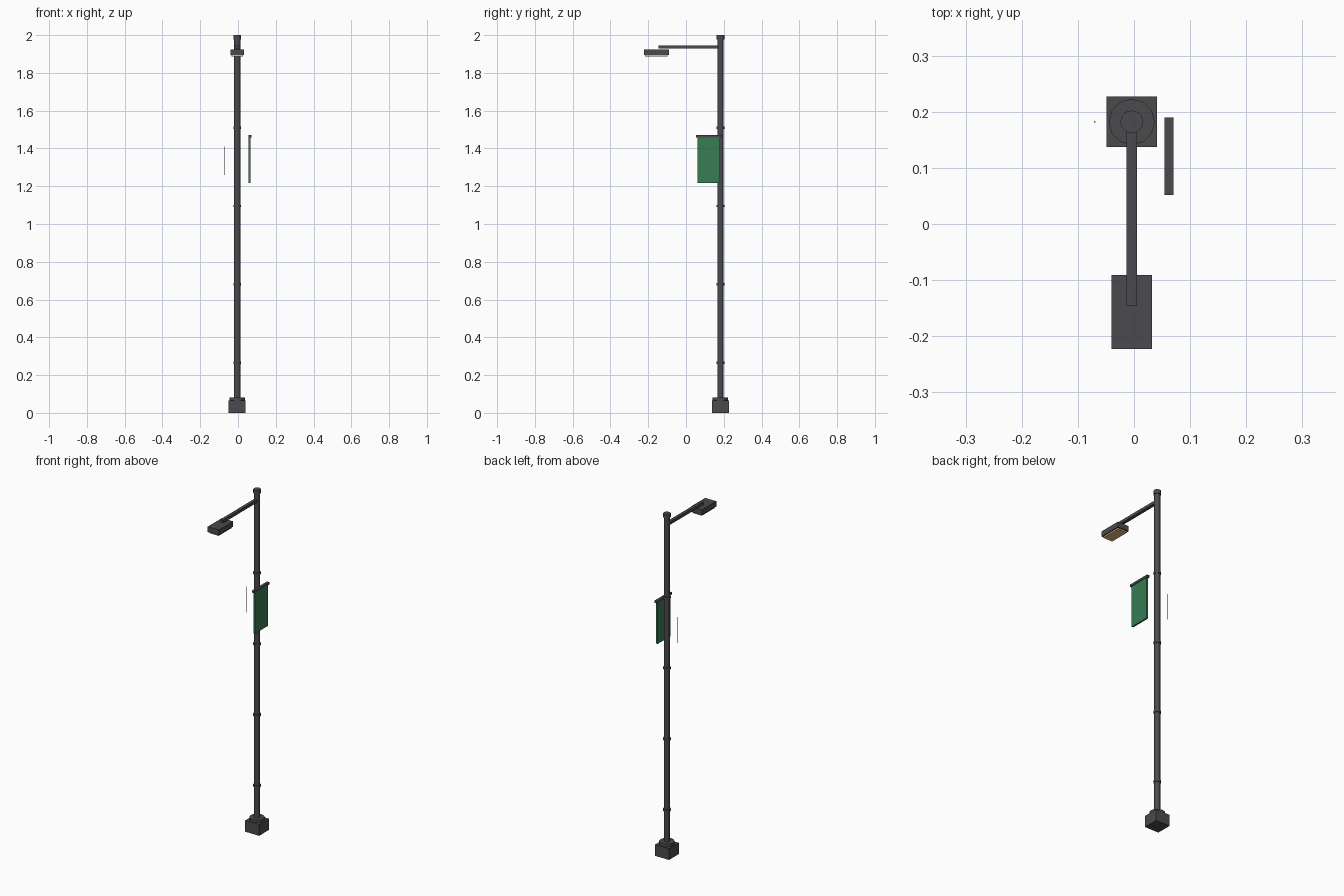
import bpy

if "Cube" in bpy.data.objects:
    bpy.data.objects.remove(bpy.data.objects["Cube"])

PX, PY = -0.004, 0.182  # pole axis


def paint(obj, name, rgb):
    mat = bpy.data.materials.get(name) or bpy.data.materials.new(name)
    mat.diffuse_color = (*rgb, 1)
    mat.use_nodes = True
    mat.node_tree.nodes["Principled BSDF"].inputs["Base Color"].default_value = mat.diffuse_color
    obj.data.materials.append(mat)


def box(name, x, y, z):
    """Box from (min, max) pairs on each axis."""
    bpy.ops.mesh.primitive_cube_add(size=1, location=[(a + b) / 2 for a, b in (x, y, z)])
    obj = bpy.context.object
    obj.name = name
    obj.scale = [b - a for a, b in (x, y, z)]
    bpy.ops.object.transform_apply(location=False, rotation=False, scale=True)
    return obj


def post(name, r, z0, z1, x=PX, y=PY, sides=12):
    """Upright cylinder between two heights."""
    bpy.ops.mesh.primitive_cylinder_add(vertices=sides, radius=r, depth=z1 - z0,
                                        location=(x, y, (z0 + z1) / 2))
    bpy.context.object.name = name
    return bpy.context.object


dark = (0.07, 0.07, 0.075)
grey_parts = []

# Footing and pole
grey_parts += [
    box("base_block", (PX - 0.045, PX + 0.045), (PY - 0.045, PY + 0.045), (0, 0.066)),
    post("base_collar", 0.041, 0.066, 0.082),
    post("pole", 0.016, 0.082, 1.98),
    post("pole_cap", 0.0205, 1.978, 2.0),
]

# Joint rings
for i in range(4):
    z = 0.266 + i * 0.4147
    grey_parts.append(post(f"pole_ring_{i + 1}", 0.0205, z - 0.006, z + 0.006))

# Lamp arm and head
grey_parts += [
    box("lamp_arm", (PX - 0.009, PX + 0.009), (-0.145, PY), (1.928, 1.945)),
    box("lamp_head", (PX - 0.036, PX + 0.036), (-0.223, -0.091), (1.894, 1.925)),
]
lens = box("lamp_lens", (PX - 0.030, PX + 0.030), (-0.216, -0.098), (1.886, 1.894))
paint(lens, "warm_lens", (0.75, 0.5, 0.22))

# Banner with its top rail, and the thin rod on the other side
grey_parts += [
    box("banner_rail", (0.0545, 0.0705), (0.052, 0.19), (1.459, 1.472)),
    post("side_rod", 0.0015, 1.26, 1.41, x=-0.07, sides=6),
]
banner = box("banner", (0.0565, 0.0665), (0.061, 0.181), (1.218, 1.459))
paint(banner, "banner_green", (0.04, 0.2, 0.09))

for part in grey_parts:
    paint(part, "dark_metal", dark)
